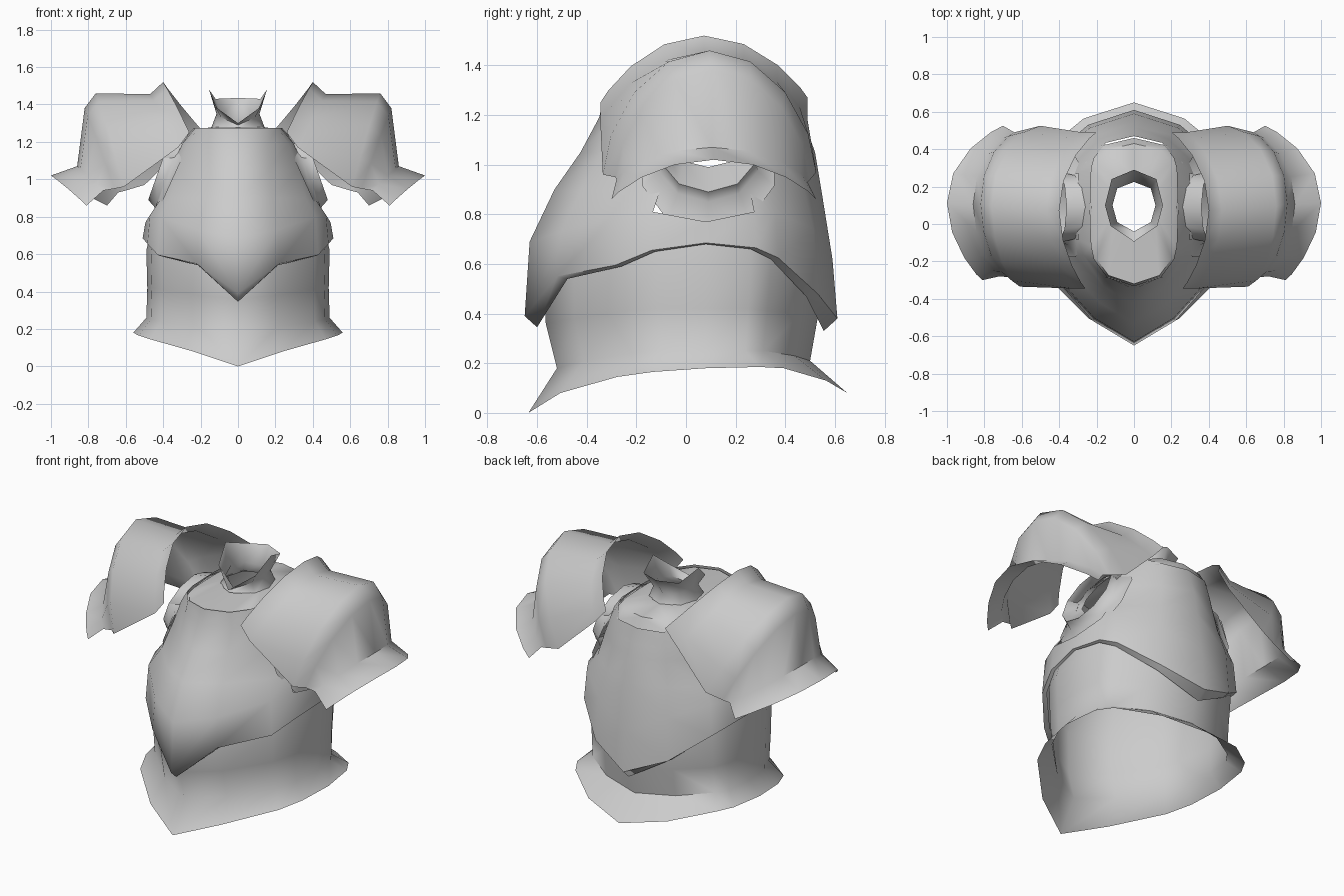
import bpy, bmesh, math

cube = bpy.data.objects.get("Cube")
if cube:
    bpy.data.objects.remove(cube, do_unlink=True)

steel = bpy.data.materials.new("grey steel")
steel.use_nodes = True
GREY = (0.6, 0.6, 0.6, 1)
steel.diffuse_color = GREY
steel.node_tree.nodes["Principled BSDF"].inputs["Base Color"].default_value = GREY


def loft(name, rings, closed=False, skip=lambda r, c: False, angle=55):
    """Skin a list of point rings on the +x side and mirror it across x."""
    bm = bmesh.new()
    grid = [[bm.verts.new(p) for p in ring] for ring in rings]
    n = len(rings[0])
    for r in range(len(rings) - 1):
        for c in range(n if closed else n - 1):
            if not skip(r, c):
                d = (c + 1) % n
                bm.faces.new((grid[r][c], grid[r][d], grid[r + 1][d], grid[r + 1][c]))
    loose = [v for v in bm.verts if not v.link_faces]
    bmesh.ops.delete(bm, geom=loose, context='VERTS')
    mesh = bpy.data.meshes.new(name)
    bm.to_mesh(mesh)
    bm.free()
    mesh.materials.append(steel)
    obj = bpy.data.objects.new(name, mesh)
    bpy.context.collection.objects.link(obj)
    bpy.ops.object.select_all(action='DESELECT')
    obj.select_set(True)
    bpy.context.view_layer.objects.active = obj
    bpy.ops.object.shade_smooth_by_angle(angle=math.radians(angle))
    mirror = obj.modifiers.new("Mirror", 'MIRROR')
    mirror.use_clip = True


# Half plan outline of the torso, front ridge to back ridge
PLAN = [(0, -1), (.43, -.82), (.84, -.5), (.95, -.3), (1, 0),
        (.95, .38), (.85, .55), (.48, .85), (0, 1)]


def torso_ring(rx, front, back, heights, blunt=1.0, yc=0.08):
    """Plan outline scaled to a half width, a front y and a back y."""
    if not isinstance(heights, (list, tuple)):
        heights = [heights] * len(PLAN)
    ring = []
    for (u, v), z in zip(PLAN, heights):
        reach = (back - yc) if v > 0 else (front - yc)
        ring.append((u ** blunt * rx, yc + abs(v) ** blunt * reach, z))
    return ring


# Belly plate with flared, pointed skirt rim
loft("belly_plate", [
    torso_ring(.56, -.635, .65, [0, .08, .145, .165, .18, .185, .18, .13, .08]),
    torso_ring(.49, -.52, .50, [.18, .21, .24, .25, .26, .25, .25, .23, .21]),
    torso_ring(.485, -.565, .53, [.36, .38, .41, .42, .42, .42, .41, .4, .38]),
    torso_ring(.49, -.57, .56, .62),
    torso_ring(.45, -.5, .52, .8),
])

# Breastplate with lower lip turned in at the points, and open arm holes
loft("breastplate", [
    torso_ring(.495, -.6, .555, [.345, .54, .59, .65, .68, .66, .62, .47, .33]),
    torso_ring(.51, -.65, .61, [.39, .55, .595, .655, .685, .665, .625, .48, .38]),
    torso_ring(.495, -.63, .59, [.69, .73, .8, .81, .77, .81, .81, .74, .62]),
    torso_ring(.43, -.53, .545, .9),
    torso_ring(.38, -.425, .52, 1.05),
    torso_ring(.31, -.35, .495, [1.19] * 6 + [1.17, 1.12, 1.12], .8),
    torso_ring(.235, -.33, .47, [1.275] * 6 + [1.25, 1.21, 1.21], .6),
], skip=lambda r, c: r in (2, 3, 4) and c in (3, 4))

# Yoke between breastplate and neck
loft("yoke", [
    torso_ring(.29, -.33, .46, 1.2, .7),
    torso_ring(.225, -.32, .43, 1.265, .6),
    torso_ring(.135, -.08, .26, 1.28),
])

# Flared standing collar with a V at the front
loft("collar", [
    [(0, -.07, 1.265), (.12, -.01, 1.27), (.145, .1, 1.27), (.11, .21, 1.27), (0, .26, 1.27)],
    [(0, -.04, 1.29), (.09, .01, 1.33), (.115, .1, 1.35), (.09, .19, 1.34), (0, .225, 1.33)],
    [(0, -.095, 1.3), (.125, -.01, 1.39), (.155, .1, 1.48), (.12, .24, 1.43), (0, .29, 1.435)],
], angle=70)


# Arm sleeve: tilted rings stepping out of the arm hole and back inside
def sleeve_ring(x, z, half_y, half_z, tilt, n=10):
    steps = [2 * math.pi * i / n for i in range(n)]
    return [(x - tilt * math.cos(a), .09 + half_y * math.sin(a), z + half_z * math.cos(a))
            for a in steps]


loft("arm_sleeves", [
    sleeve_ring(.35, 1.0, .28, .275, .125),
    sleeve_ring(.375, 1.03, .21, .18, .07),
    sleeve_ring(.42, 1.06, .2, .17, .06),
    sleeve_ring(.30, 1.12, .17, .13, .06),
], closed=True)


# Shoulder guard: arches running from the neck flare to the outer flare
def arch(crown, front, back, power, n=8):
    """Arch over the shoulder through front end, crown (x, z) and back end."""
    pts = []
    for i in range(n + 1):
        a = math.pi * (i / n - .5)
        k, t = max(math.cos(a), 0) ** power, (1 + math.sin(a)) / 2
        x, y, z = (f + (b - f) * t for f, b in zip(front, back))
        pts.append((x + (crown[0] - x) * k, y, z + (crown[1] - z) * k))
    return pts


loft("shoulder_guards", [
    arch((.40, 1.52), (.26, -.345, 1.25), (.20, .49, 1.27), 1.8),
    arch((.47, 1.455), (.32, -.345, 1.17), (.28, .49, 1.18), 1.7),
    arch((.76, 1.46), (.61, -.335, .96), (.50, .525, .97), 1.2),
    arch((.82, 1.38), (.66, -.285, .95), (.60, .50, .94), 1.2),
    arch((.86, 1.07), (.72, -.28, .94), (.64, .49, .93), 1.4),
    arch((1.0, 1.02), (.81, -.30, .86), (.70, .525, .86), 1.7),
])
